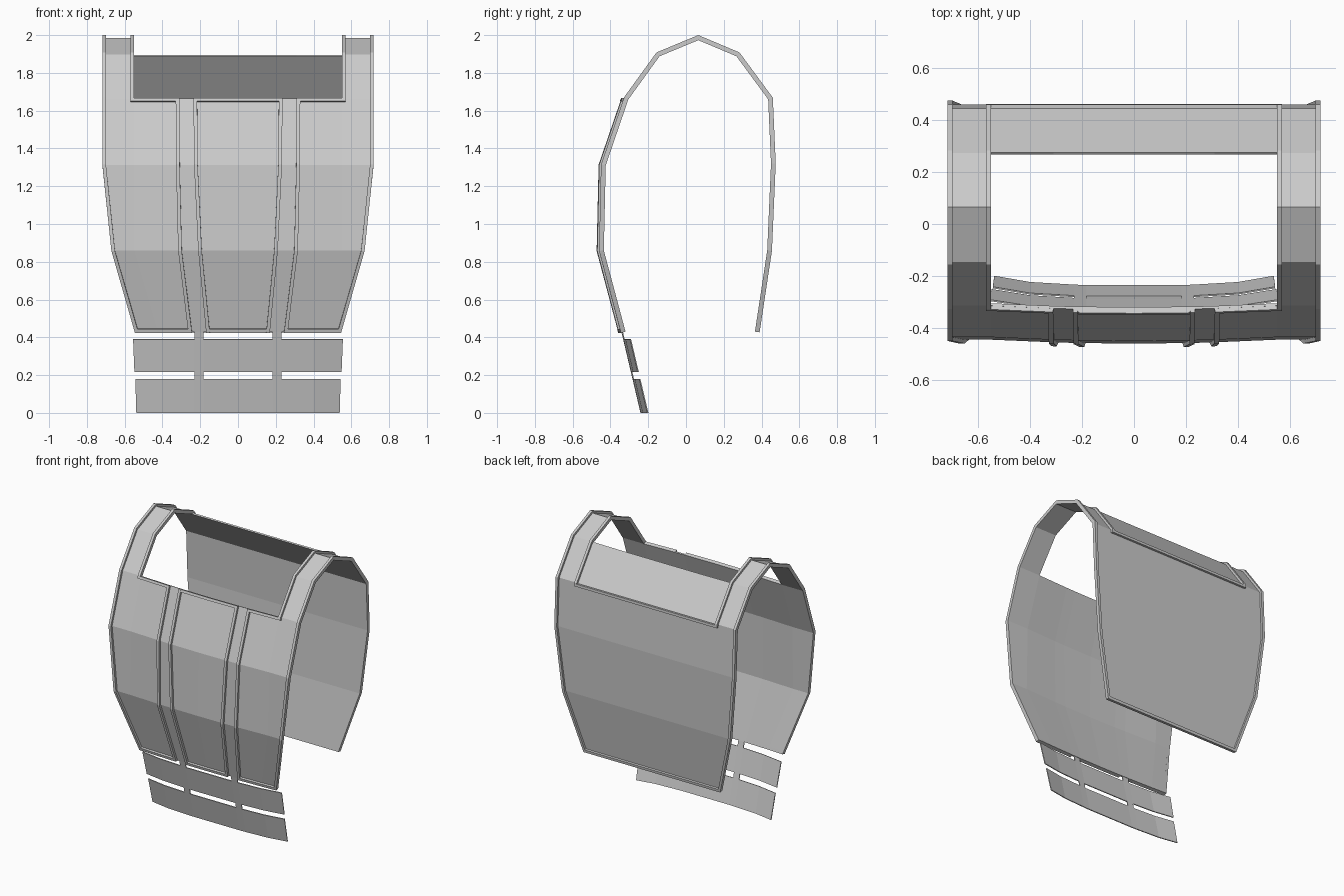
import bpy, bmesh, math

if "Cube" in bpy.data.objects:
    bpy.data.objects.remove(bpy.data.objects["Cube"])

# Side profile of the inner surface (y, z): front hem, over the shoulder, back hem
PROFILE = [(-.32, .43), (-.435, .86), (-.425, 1.31), (-.305, 1.66), (-.14, 1.888),
           (.065, 1.973), (.267, 1.888), (.435, 1.66), (.45, 1.32), (.43, .86), (.365, .43)]
# Half widths along the profile: outer edge, centre panel edge, side panel edge
WIDTH = [.545, .67, .718, .718, .718, .718, .718, .718, .718, .67, .545]
CENTRE = [.168, .21, .232, .235]
SIDE = [.243, .297, .308, .31]


def lerp(table, t):
    t = max(0, min(t, len(table) - 1))
    i = min(int(t), len(table) - 2)
    return table[i] + (table[i + 1] - table[i]) * (t - i)


def edge(t): return lerp(WIDTH, t)
def centre(t): return lerp(CENTRE, t)
def side(t): return lerp(SIDE, t)
def neck(t): return min(.55, edge(t) - .12)
def const(v): return lambda t: v
def shift(f, d): return lambda t: f(t) + d


def surface(t, x):
    y = lerp([p[0] for p in PROFILE], t)
    z = lerp([p[1] for p in PROFILE], t)
    if t <= 3:
        y -= .015 * (1 - min(1, x / .55) ** 2)
    return (x, y, z)


def build(name, grid, thick, keep=lambda r, c: True, offset=1):
    """Half sheet from a grid of points, mirrored and thickened outwards."""
    bm = bmesh.new()
    vs = [[bm.verts.new(p) for p in row] for row in grid]
    for r in range(len(vs) - 1):
        for c in range(len(vs[0]) - 1):
            if keep(r, c):
                bm.faces.new((vs[r][c], vs[r][c + 1], vs[r + 1][c + 1], vs[r + 1][c]))
    bmesh.ops.delete(bm, geom=[v for v in bm.verts if not v.link_faces], context='VERTS')
    me = bpy.data.meshes.new(name)
    bm.to_mesh(me)
    bm.free()
    ob = bpy.data.objects.new(name, me)
    bpy.context.collection.objects.link(ob)
    ob.modifiers.new("Mirror", 'MIRROR')
    s = ob.modifiers.new("Thickness", 'SOLIDIFY')
    s.thickness, s.offset, s.use_even_offset = thick, offset, True
    return ob


def strip(name, t0, t1, cols, thick=.025, keep=lambda r, c: True):
    ts = [t0] + [i for i in range(11) if t0 < i < t1] + [t1]
    return build(name, [[surface(t, f(t)) for f in cols] for t in ts], thick, keep)


T = .019      # trim width
zero = const(0)

# Main shell: front, shoulder straps and back, with the neck opening left out
strip("body_shell", 0, 10, [zero, centre, side, neck, edge], .01,
      lambda r, c: c == 3 or not 3 <= r < 6)

# Raised trim along the outer edges and the neck opening
strip("outer_edge_trim", 0, 10, [shift(edge, -T), edge])
strip("strap_inner_trim", 2.95, 7.055, [const(.55), const(.55 + T)])
strip("neck_side_trim", 2.95, 3, [side, const(.55)])
strip("back_top_trim", 7, 7.055, [zero, const(.55)])
strip("back_hem_trim", 9.955, 10, [zero, neck, shift(edge, -T)])
strip("front_hem_side_trim", 0, .045, [shift(side, T), neck, shift(edge, -T)])

# Frames of the centre and side panels, leaving a channel between them
strip("centre_panel_side_trim", 0, 3, [shift(centre, -T), centre])
strip("centre_panel_top_trim", 2.95, 3, [zero, shift(centre, -T)])
strip("centre_panel_hem_trim", 0, .045, [zero, shift(centre, -T)])
strip("side_panel_inner_trim", 0, 2.95, [side, shift(side, T)])

# Two curved hanging plates joined by short tabs
rows = []
for z, w in [(0, .538), (.18, .543), (.217, .548), (.39, .555), (.45, .555)]:
    y = -.238 - .235 * z
    rows.append([(0, y, z), (.182, y, z), (.23, y + .002, z), (.4, y + .012, z), (w, y + .036, z)])
build("hanging_plates", rows, .006, lambda r, c: r in (0, 2) or c == 1, 0)
